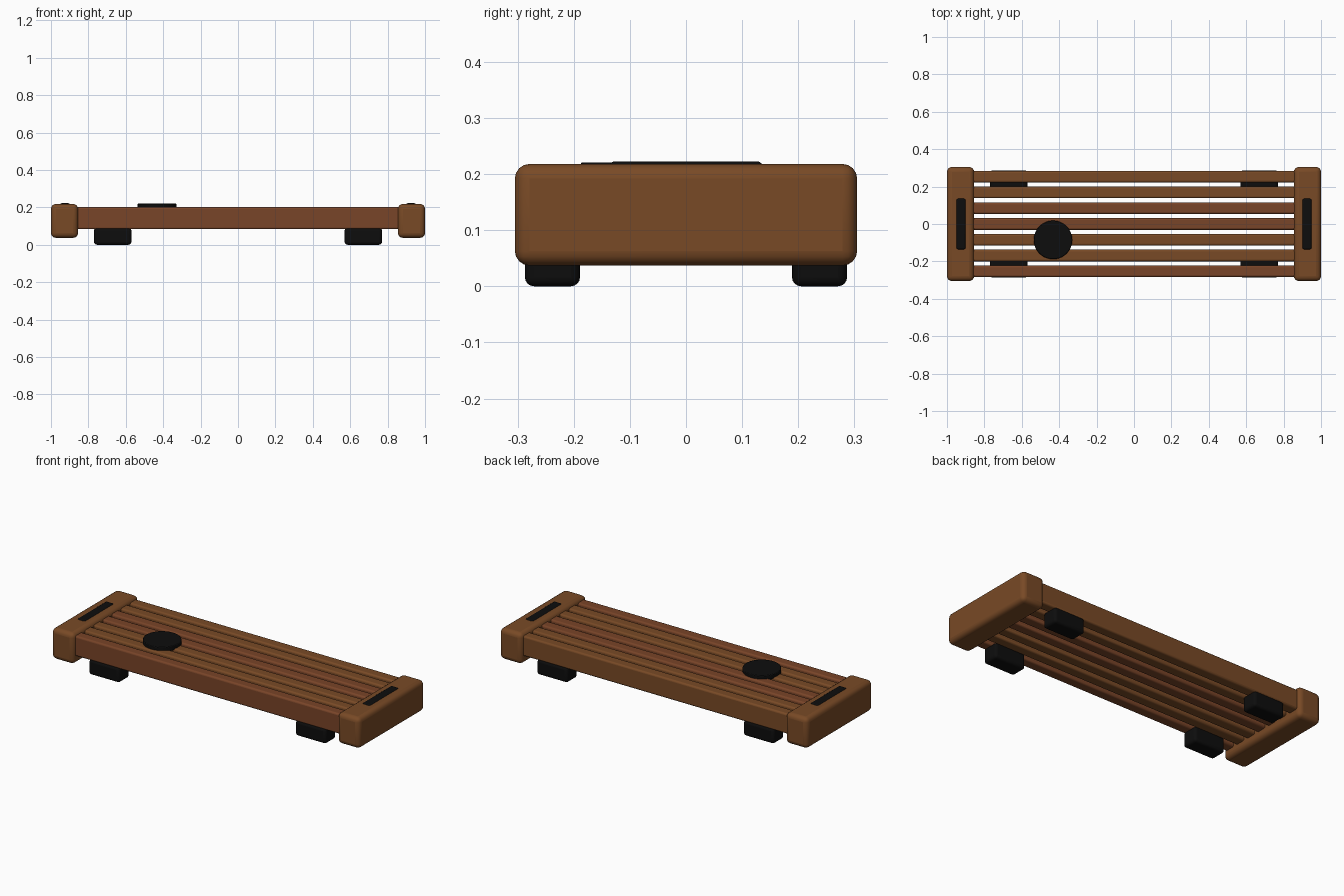
import bpy
import math

cube = bpy.data.objects.get("Cube")
if cube:
    bpy.data.objects.remove(cube, do_unlink=True)


def material(name, color):
    mat = bpy.data.materials.new(name)
    mat.use_nodes = True
    rgba = (*color, 1)
    mat.diffuse_color = rgba
    mat.node_tree.nodes["Principled BSDF"].inputs["Base Color"].default_value = rgba
    return mat


WOOD = material("brown wood", (0.19, 0.068, 0.019))
RED_WOOD = material("reddish wood", (0.19, 0.058, 0.021))
BLACK = material("black rubber", (0.004, 0.004, 0.004))


def finish(obj, name, mat, bevel, segments):
    obj.name = name
    obj.data.materials.append(mat)
    mod = obj.modifiers.new("rounded edges", "BEVEL")
    mod.width = bevel
    mod.segments = segments
    mod.limit_method = "ANGLE"
    bpy.ops.object.shade_smooth_by_angle(angle=math.radians(40))
    return obj


def box(name, center, size, mat, bevel, segments=4):
    bpy.ops.mesh.primitive_cube_add(size=1, location=center)
    obj = bpy.context.object
    obj.scale = size
    bpy.ops.object.transform_apply(location=False, rotation=False, scale=True)
    return finish(obj, name, mat, bevel, segments)


# Seven long slats with open gaps between them
for i in range(7):
    y = 0.253 - i * 0.0843
    mat = RED_WOOD if i in (2, 3, 6) else WOOD
    box(f"slat_{i + 1}", (0, y, 0.142), (1.76, 0.062, 0.118), mat, 0.01, 3)

for side, sx in (("left", 1), ("right", -1)):
    # End block with a grip strip on top
    box(f"{side}_end_block", (sx * 0.9275, 0, 0.1275), (0.145, 0.61, 0.181), WOOD, 0.026)
    box(f"{side}_grip", (sx * 0.925, 0, 0.21), (0.052, 0.274, 0.025), BLACK, 0.01)
    # Feet under the outer slats
    for end, sy in (("back", 1), ("front", -1)):
        box(f"{end}_{side}_foot", (sx * 0.67, sy * 0.238, 0.045), (0.2, 0.098, 0.09), BLACK, 0.016)

# Round pad lying on the slats
bpy.ops.mesh.primitive_cylinder_add(vertices=48, radius=0.103, depth=0.028,
                                    location=(-0.433, -0.085, 0.207))
finish(bpy.context.object, "round_pad", BLACK, 0.004, 2)
